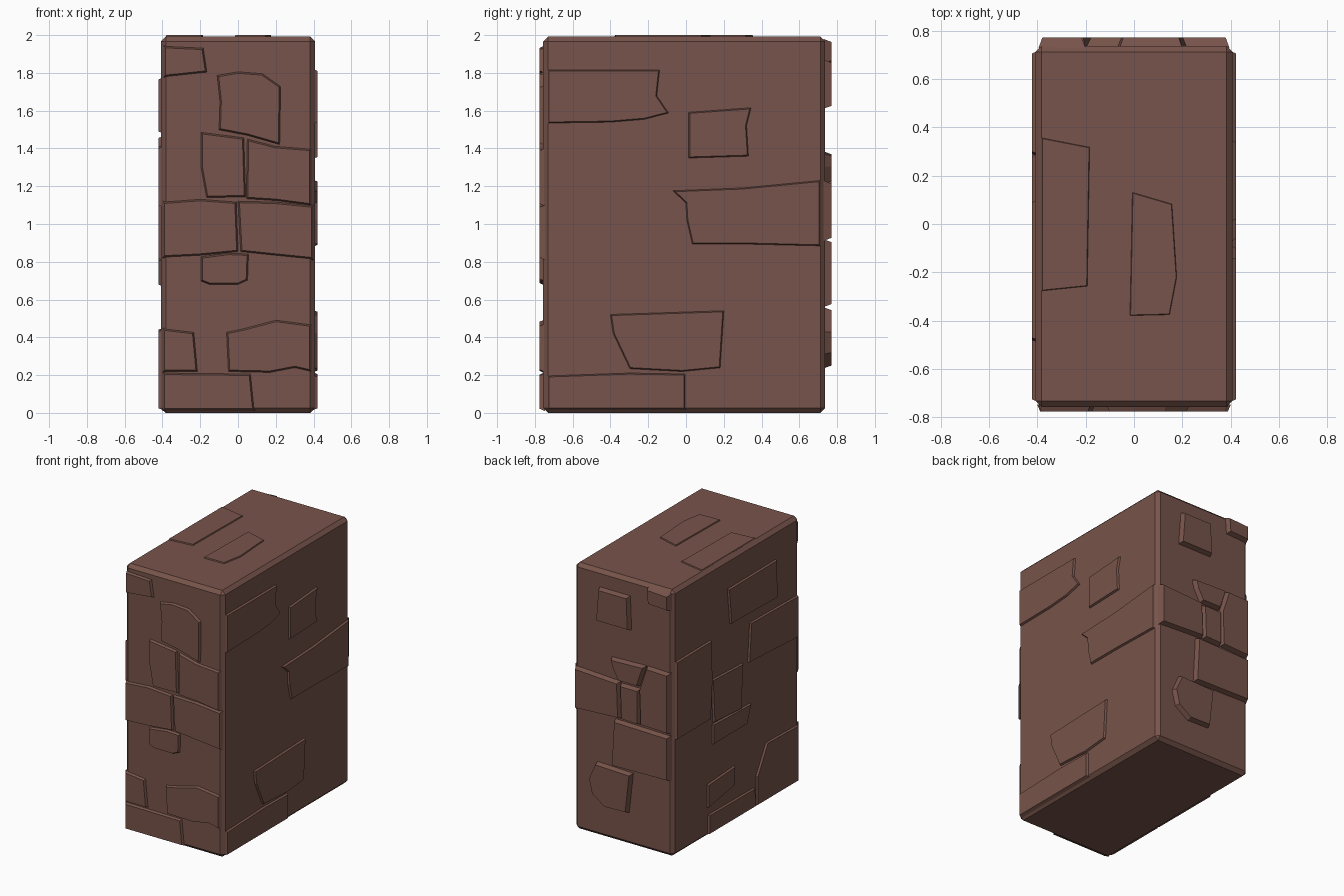
import bpy, bmesh

brown = bpy.data.materials.new("brown stone")
brown.diffuse_color = (0.185, 0.088, 0.069, 1)
SINK = 0.01


def finish(name, bm):
    bmesh.ops.recalc_face_normals(bm, faces=bm.faces)
    me = bpy.data.meshes.new(name)
    bm.to_mesh(me)
    bm.free()
    me.materials.append(brown)
    ob = bpy.data.objects.new(name, me)
    bpy.context.collection.objects.link(ob)
    return ob


# Body: chamfered block
X, Y0, Y1, TOP = 0.408, -0.757, 0.737, 1.992
bm = bmesh.new()
bmesh.ops.create_cube(bm, size=1)
for v in bm.verts:
    v.co = (2 * X * v.co.x, Y1 if v.co.y > 0 else Y0, TOP if v.co.z > 0 else 0)
bmesh.ops.bevel(bm, geom=bm.edges[:], offset=0.026, offset_type='OFFSET',
                segments=1, affect='EDGES')
finish("pillar_body", bm)

# Side mapping: (u, v, outward distance) -> 3D
SIDES = {
    "front": lambda u, v, d: (u, Y0 - d, v),
    "back": lambda u, v, d: (u, Y1 + d, v),
    "right": lambda u, v, d: (X + d, u, v),
    "left": lambda u, v, d: (-X - d, u, v),
    "top": lambda u, v, d: (u, v, TOP + d),
}


def stone(side, number, outline, depth, inset):
    """Raised stone with sloping edges, its base sunk into the body."""
    at = SIDES[side]
    bm = bmesh.new()
    base = [bm.verts.new(at(u, v, -SINK)) for u, v in outline]
    face = bm.faces.new(base)
    face.normal_update()
    bmesh.ops.inset_region(bm, faces=[face], thickness=inset,
                           use_boundary=True, use_even_offset=True)
    lift = [b - a for a, b in zip(at(0, 0, 0), at(0, 0, depth + SINK))]
    bmesh.ops.translate(bm, verts=list(face.verts), vec=lift)
    edge = [v for v in bm.verts if v not in face.verts[:]]
    bmesh.ops.contextual_create(bm, geom=edge + [e for e in bm.edges if e.is_boundary])
    finish(f"{side}_stone_{number}", bm)


def stones(side, depth, inset, outlines):
    for i, o in enumerate(outlines, 1):
        stone(side, i, o, depth, inset)


# Front stones (x, z)
stones("front", 0.018, 0.012, [
    [(-.395, 1.945), (-.18, 1.935), (-.16, 1.80), (-.395, 1.775)],
    [(-.115, 1.79), (0, 1.81), (.13, 1.80), (.23, 1.73), (.225, 1.415), (.05, 1.465), (-.105, 1.495), (-.1, 1.65)],
    [(-.2, 1.49), (.035, 1.46), (.045, 1.14), (-.17, 1.135), (-.2, 1.3)],
    [(.045, 1.455), (.2, 1.415), (.39, 1.40), (.39, 1.095), (.2, 1.12), (.04, 1.13)],
    [(-.4, 1.12), (-.2, 1.135), (-.005, 1.12), (.005, .85), (-.2, .83), (-.4, .82)],
    [(-.005, 1.125), (.2, 1.12), (.4, 1.10), (.4, .81), (.2, .83), (.01, .85)],
    [(-.2, .83), (-.05, .85), (.06, .845), (.055, .70), (0, .675), (-.15, .675), (-.2, .695)],
    [(-.4, .45), (-.23, .43), (-.21, .215), (-.4, .215)],
    [(-.065, .43), (.03, .45), (.2, .495), (.39, .47), (.39, .215), (.3, .235), (.17, .21), (-.055, .215)],
    [(-.4, .215), (.07, .21), (.09, .01), (-.4, .01)],
])

# Back stones (x, z), thicker
stones("back", 0.034, 0.016, [
    [(-.06, 1.87), (.2, 1.87), (.22, 1.61), (-.07, 1.61)],
    [(-.395, 1.97), (-.2, 1.98), (-.21, 1.85), (-.395, 1.84)],
    [(-.2, 1.385), (.1, 1.375), (.08, 1.30), (.03, 1.21), (-.14, 1.21)],
    [(-.395, 1.38), (-.2, 1.385), (-.14, 1.2), (-.15, .93), (-.395, .92)],
    [(.02, 1.21), (.395, 1.23), (.395, .91), (.01, .93)],
    [(-.15, 1.2), (.02, 1.2), (.01, .93), (-.15, .925)],
    [(-.395, .91), (.07, .92), (.09, .56), (-.395, .57)],
    [(-.085, .55), (.22, .56), (.28, .43), (.25, .31), (.14, .235), (-.05, .24)],
])

# Right stones (y, z)
stones("right", 0.014, 0.01, [
    [(-.735, 1.82), (-.135, 1.82), (-.15, 1.68), (-.085, 1.585), (-.22, 1.55), (-.4, 1.535), (-.735, 1.53)],
    [(.01, 1.595), (.35, 1.62), (.325, 1.52), (.335, 1.355), (.01, 1.345)],
    [(-.08, 1.18), (.3, 1.195), (.715, 1.235), (.715, .88), (.3, .89), (.03, .89), (0, 1.02), (-.005, 1.11)],
    [(-.405, .525), (.205, .545), (.185, .235), (-.02, .215), (-.3, .23), (-.39, .42)],
    [(-.735, .2), (-.3, .215), (0, .21), (0, .015), (-.735, .015)],
])

# Left stones (y, z)
stones("left", 0.014, 0.01, [
    [(.1, 1.77), (-.48, 1.775), (-.49, 1.48), (.07, 1.49)],
    [(-.165, 1.42), (-.735, 1.41), (-.735, 1.09), (-.14, 1.12)],
    [(.715, 1.46), (.29, 1.465), (.28, 1.16), (.3, .87), (.715, .87)],
    [(.29, 1.165), (-.085, 1.15), (-.06, .81), (.27, .83)],
    [(.28, .83), (-.18, .815), (-.13, .67), (.28, .67)],
    [(.34, .40), (.01, .42), (.02, .27), (.34, .215)],
    [(-.36, .45), (-.735, .44), (-.735, .015), (-.24, .015), (-.24, .24)],
    [(.33, .17), (-.22, .165), (-.24, .015), (.33, .015)],
])

# Top slabs (x, y)
stones("top", 0.008, 0.006, [
    [(-.01, .135), (.16, .085), (.18, -.22), (.15, -.378), (-.02, -.382)],
    [(-.385, .36), (-.18, .32), (-.19, -.26), (-.385, -.28)],
])
